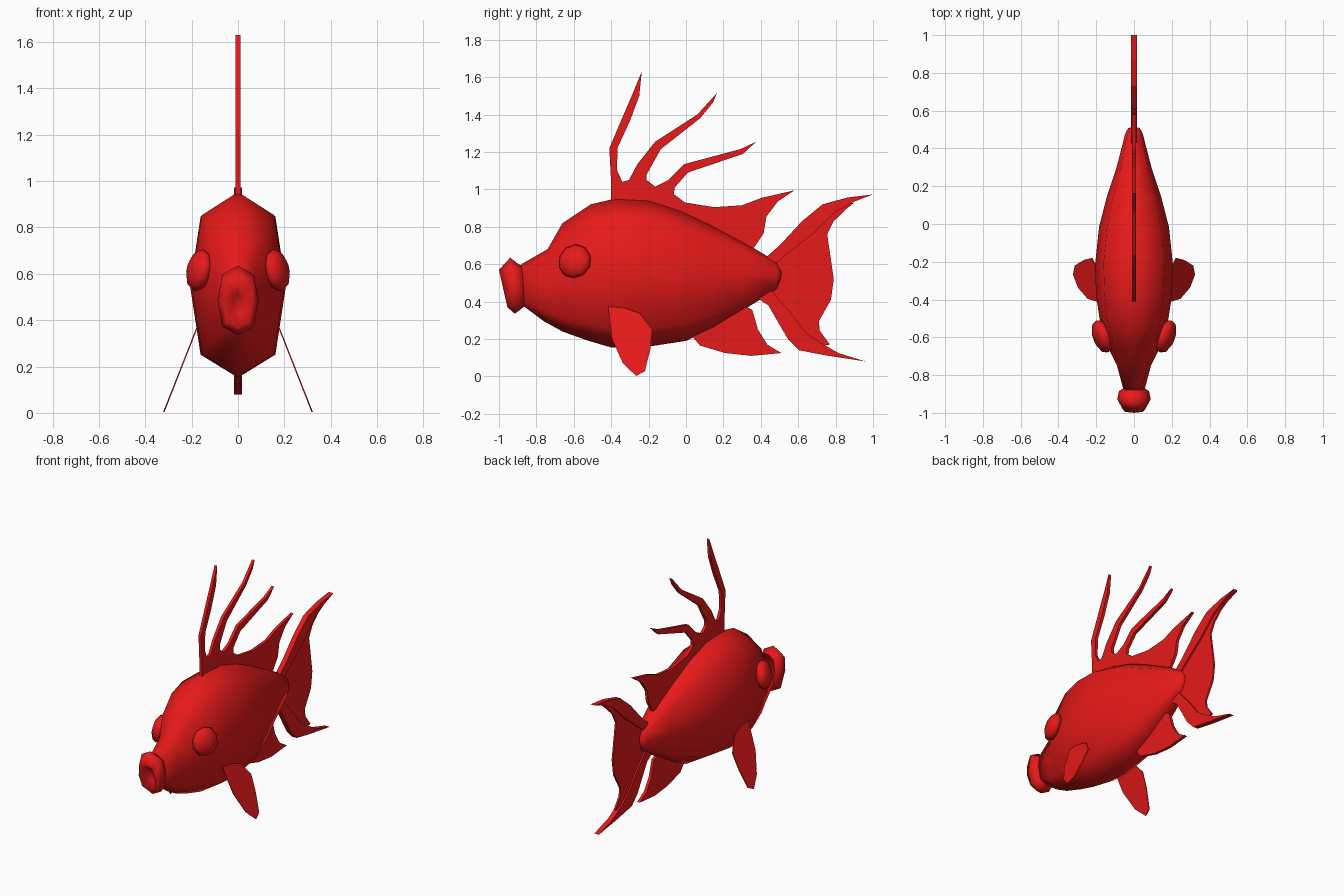
import bpy, bmesh
from mathutils import Vector

red = bpy.data.materials.new("red")
red.diffuse_color = (0.8, 0.01, 0.01, 1)


def finish(name, bm, smooth, mirror=False):
    bmesh.ops.recalc_face_normals(bm, faces=bm.faces)
    me = bpy.data.meshes.new(name)
    bm.to_mesh(me)
    bm.free()
    me.materials.append(red)
    for p in me.polygons:
        p.use_smooth = smooth
    ob = bpy.data.objects.new(name, me)
    bpy.context.collection.objects.link(ob)
    if mirror:
        ob.modifiers.new("mirror", 'MIRROR')
    return ob


# Eight-sided cross-section, unit size (across, up)
SECTION = [(0, 1), (.78, .75), (1, 0), (.78, -.75),
           (0, -1), (-.78, -.75), (-1, 0), (-.78, .75)]


def loft(name, rings):
    """Each ring: y and z of its top, y and z of its bottom, half width."""
    bm = bmesh.new()
    loops = []
    for yt, zt, yb, zb, w in rings:
        top, bot = Vector((0, yt, zt)), Vector((0, yb, zb))
        mid, up = (top + bot) / 2, (top - bot) / 2
        loops.append([bm.verts.new(mid + up * v + Vector((w * u, 0, 0)))
                      for u, v in SECTION])
    for a, b in zip(loops, loops[1:]):
        for i in range(8):
            j = (i + 1) % 8
            bm.faces.new((a[i], a[j], b[j], b[i]))
    bm.faces.new(loops[0])
    bm.faces.new(loops[-1])
    return finish(name, bm, True)


def plate(name, outline, half, base_x=0, lean=0, lean_z=0, mirror=False):
    """Flat fin from a (y, z) outline, optionally leaning outward going down."""
    bm = bmesh.new()
    a, b = [[bm.verts.new((base_x + s * half + lean * (lean_z - z), y, z))
             for y, z in outline] for s in (-1, 1)]
    n = len(outline)
    caps = [bm.faces.new(a), bm.faces.new(b[::-1])]
    for i in range(n):
        j = (i + 1) % n
        bm.faces.new((a[i], b[i], b[j], a[j]))
    bm.normal_update()
    bmesh.ops.triangulate(bm, faces=caps)
    return finish(name, bm, False, mirror)


# Body
loft("body", [
    (-.88, .60, -.88, .385, .055), (-.74, .68, -.76, .295, .09),
    (-.66, .82, -.66, .24, .135), (-.51, .92, -.52, .19, .18),
    (-.37, .953, -.40, .155, .20), (-.20, .945, -.25, .152, .207),
    (-.03, .89, 0, .19, .185), (.13, .815, .15, .26, .145),
    (.29, .73, .29, .345, .095), (.48, .615, .485, .465, .045),
    (.51, .56, .507, .52, .03)])

# Pouting lips with a hollow
loft("mouth", [
    (-.87, .59, -.86, .38, .05), (-.895, .60, -.875, .365, .08),
    (-.94, .635, -.915, .335, .088), (-1.0, .57, -.955, .37, .062),
    (-.93, .51, -.91, .43, .02)])

# Eyes, flattened spheres facing out and slightly forward
bm = bmesh.new()
bmesh.ops.create_uvsphere(bm, u_segments=10, v_segments=6, radius=1)
bmesh.ops.scale(bm, verts=bm.verts, vec=(.093, .093, .047))
facing = Vector((.9, -.33, .2)).to_track_quat('Z', 'Y').to_matrix()
bmesh.ops.rotate(bm, verts=bm.verts, matrix=facing)
bmesh.ops.translate(bm, verts=bm.verts, vec=(.168, -.595, .615))
finish("eyes", bm, True, True)

# Paired side fins
plate("pectoral_fins", [
    (-.417, .374), (-.32, .364), (-.246, .337), (-.18, .25), (-.19, .15),
    (-.22, .027), (-.267, .003), (-.337, .07), (-.396, .20)],
    .003, .18, .393, .36, True)

# Back fin with three long spines
plate("dorsal_fin", [
    (-.40, .90), (-.40, 1.03), (-.41, 1.22), (-.34, 1.385), (-.28, 1.525),
    (-.237, 1.63), (-.25, 1.50), (-.30, 1.365), (-.365, 1.225),
    (-.37, 1.105), (-.34, 1.04), (-.305, 1.05), (-.26, 1.135),
    (-.165, 1.255), (.06, 1.40), (.165, 1.515), (.145, 1.465),
    (.075, 1.38), (-.135, 1.215), (-.21, 1.08), (-.21, 1.05),
    (-.165, 1.015), (-.095, 1.05), (-.01, 1.135), (.29, 1.215),
    (.375, 1.255), (.305, 1.19), (.01, 1.09), (-.06, 1.01), (-.065, .975),
    (-.005, .93), (.15, .905), (.30, .915), (.405, .955), (.58, .995),
    (.49, .935), (.43, .855), (.415, .765), (.365, .69), (.20, .70),
    (-.10, .85), (-.30, .88)], .01)

# Lower rear fin
plate("anal_fin", [
    (.015, .235), (.075, .165), (.21, .125), (.35, .11), (.51, .125),
    (.435, .17), (.385, .25), (.355, .355), (.305, .38), (.20, .40),
    (.05, .30)], .01)

# Tail: thin web between two thick rays
plate("tail_web", [
    (.44, .62), (.52, .68), (.63, .80), (.75, .89), (.90, .93),
    (.855, .893), (.79, .83), (.755, .76), (.79, .52), (.775, .41),
    (.71, .295), (.715, .245), (.77, .17), (.70, .16), (.58, .23),
    (.46, .40), (.42, .46)], .006)
plate("tail_upper_ray", [
    (.42, .63), (.50, .70), (.62, .83), (.73, .92), (.865, .957),
    (1.0, .973), (.90, .935), (.80, .88), (.68, .765), (.56, .67),
    (.46, .59), (.42, .58)], .017)
plate("tail_lower_ray", [
    (.365, .43), (.44, .38), (.545, .20), (.605, .14), (.75, .112),
    (.96, .08), (.815, .125), (.72, .18), (.64, .235), (.56, .34),
    (.46, .455), (.42, .50)], .017)
